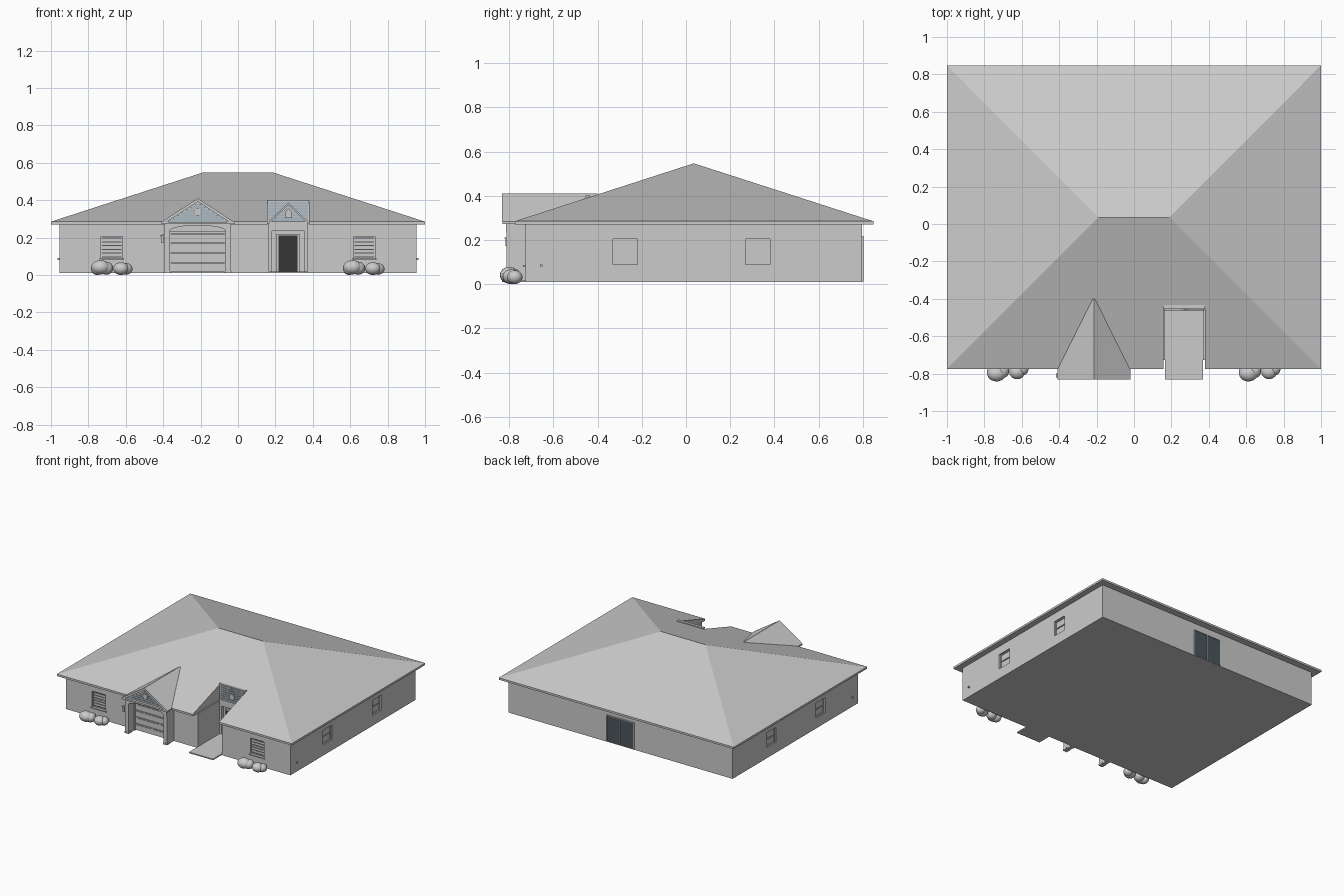
import bpy, bmesh, math
from mathutils import Matrix

if "Cube" in bpy.data.objects:
    bpy.data.objects.remove(bpy.data.objects["Cube"])


def mat(name, c):
    m = bpy.data.materials.new(name)
    m.diffuse_color = (*c, 1)
    m.use_nodes = True
    m.node_tree.nodes["Principled BSDF"].inputs["Base Color"].default_value = m.diffuse_color
    return m


BLUE = mat("siding_blue", (0.42, 0.49, 0.54))
DARK = mat("door_dark", (0.035, 0.035, 0.035))
GLASS = mat("glass_dark", (0.07, 0.09, 0.10))


def finish(name, bm, m=None):
    bmesh.ops.recalc_face_normals(bm, faces=bm.faces)
    me = bpy.data.meshes.new(name)
    bm.to_mesh(me)
    bm.free()
    o = bpy.data.objects.new(name, me)
    bpy.context.collection.objects.link(o)
    if m:
        me.materials.append(m)
    return o


def prism(name, pts, y0, y1, m=None):
    """Extrude an x-z outline from y0 to y1."""
    bm = bmesh.new()
    a = [bm.verts.new((x, y0, z)) for x, z in pts]
    b = [bm.verts.new((x, y1, z)) for x, z in pts]
    bm.faces.new(a)
    bm.faces.new(b[::-1])
    n = len(pts)
    for i in range(n):
        j = (i + 1) % n
        bm.faces.new((a[i], b[i], b[j], a[j]))
    return finish(name, bm, m)


def box(name, x0, x1, y0, y1, z0, z1, m=None):
    return prism(name, [(x0, z0), (x1, z0), (x1, z1), (x0, z1)], y0, y1, m)


def cut(target, cutter):
    mod = target.modifiers.new("cut", 'BOOLEAN')
    mod.object = cutter
    mod.operation = 'DIFFERENCE'
    mod.solver = 'EXACT'
    bpy.context.view_layer.objects.active = target
    bpy.ops.object.modifier_apply(modifier=mod.name)
    bpy.data.objects.remove(cutter)


# main walls and hip roof
walls = box("walls", -0.955, 0.955, -0.727, 0.797, 0.01, 0.275)
bm = bmesh.new()
x, y0, y1 = 1.0, -0.775, 0.848
ring = [(-x, y0), (x, y0), (x, y1), (-x, y1)]
lo = [bm.verts.new((*p, 0.27)) for p in ring]
hi = [bm.verts.new((*p, 0.285)) for p in ring]
rl, rr = bm.verts.new((-0.19, 0.035, 0.547)), bm.verts.new((0.19, 0.035, 0.547))
bm.faces.new(lo)
for i in range(4):
    j = (i + 1) % 4
    bm.faces.new((lo[i], lo[j], hi[j], hi[i]))
for f in ((hi[0], hi[1], rr, rl), (hi[1], hi[2], rr), (hi[2], hi[3], rl, rr), (hi[3], hi[0], rl)):
    bm.faces.new(f)
roof = finish("hip_roof", bm)

# entry recess through walls and roof
cut(walls, box("recess_cut", 0.167, 0.371, -1, -0.44, 0.018, 1))
cut(roof, box("roof_cut", 0.158, 0.38, -1, -0.44, 0.1, 1))


def window(cx, cz, w, h, place, front):
    """Window facing -y at local y=0, moved to its wall by the matrix."""
    a, b, c, d = cx - w / 2, cx + w / 2, cz - h / 2, cz + h / 2
    cutter = box("window_cut", a, b, -0.1, 0.022, c, d)
    cutter.matrix_world = place
    bpy.context.view_layer.update()
    cut(walls, cutter)
    t = 0.006
    parts = [box("window_glass", a, b, 0.016, 0.03, c, d, None if not front else GLASS)]
    for p in ((a, a + t, c, d), (b - t, b, c, d), (a, b, c, c + t), (a, b, d - t, d),
              (a, b, cz - t / 2, cz + t / 2)):
        parts.append(box("window_frame", p[0], p[1], 0.010, 0.022, p[2], p[3]))
    if front:
        parts.append(box("window_sill", a - 0.008, b + 0.008, -0.01, 0.02, c - 0.008, c))
        for i in range(1, 6):  # blinds
            z = c + h * i / 6
            parts.append(box("window_blind", a, b, 0.012, 0.018, z - 0.007, z + 0.007))
    for o in parts:
        o.matrix_world = place


for s in (-1, 1):
    window(0.675 * s, 0.147, 0.115, 0.12, Matrix.Translation((0, -0.727, 0)), True)
    for y in (-0.275, 0.325):
        place = Matrix.Translation((0.955 * s, y, 0)) @ Matrix.Rotation(s * math.pi / 2, 4, 'Z')
        window(0, 0.147, 0.11, 0.115, place, False)
    # hose taps on the side walls
    box("wall_tap", 0.958 * s - 0.008, 0.958 * s + 0.008, -0.66, -0.65, 0.08, 0.09)

# back sliding door
box("back_door_glass", -0.115, 0.118, 0.79, 0.799, 0.015, 0.215, GLASS)
for a in (-0.118, -0.001, 0.115):
    box("back_door_frame", a, a + 0.005, 0.79, 0.803, 0.012, 0.218)
box("back_door_head", -0.118, 0.12, 0.79, 0.803, 0.214, 0.219)


def siding(xc, half, z0, z1, y, rows, rect=False):
    """Horizontal boards filling a gable or a rectangle."""
    st = (z1 - z0) / rows
    for i in range(rows):
        a, b = z0 + i * st, z0 + (i + 0.85) * st
        wa = half if rect else half * (1 - i / rows)
        wb = half if rect else half * (1 - (i + 0.85) / rows)
        prism("siding_board", [(xc - wa, a), (xc + wa, a), (xc + wb, b), (xc - wb, b)],
              y - 0.004, y + 0.004, BLUE)


def chevron(name, xc, half, z0, z1, t, y0, y1):
    k = t * half / (z1 - z0)
    prism(name, [(xc - half, z0), (xc, z1), (xc + half, z0), (xc + half - k, z0),
                 (xc, z1 - t), (xc - half + k, z0)], y0, y1)


# garage gable
gx = -0.215
chevron("garage_roof", gx, 0.195, 0.283, 0.41, 0.018, -0.832, -0.40)
prism("garage_gable", [(gx - 0.18, 0.283), (gx + 0.18, 0.283), (gx, 0.399)], -0.81, -0.43, BLUE)
siding(gx, 0.165, 0.288, 0.39, -0.812, 7)
chevron("garage_barge_board", gx, 0.172, 0.283, 0.393, 0.009, -0.822, -0.81)
box("garage_eave", gx - 0.195, gx + 0.195, -0.83, -0.77, 0.272, 0.284)
bm = bmesh.new()
bmesh.ops.create_cone(bm, cap_ends=True, segments=24, radius1=0.02, radius2=0.02, depth=0.014,
                      matrix=Matrix.Translation((gx, -0.817, 0.338)) @ Matrix.Rotation(math.pi / 2, 4, 'X'))
finish("round_vent", bm)

# garage front: side walls, arched beam, door
for s in (-1, 1):
    c = gx + s * 0.163
    box("garage_side_wall", c - 0.015, c + 0.015, -0.812, -0.72, 0.01, 0.275)
    box("garage_column_base", c - 0.018, c + 0.018, -0.815, -0.775, 0.01, 0.022)
arch = [(gx + 0.15 * math.cos(math.pi * i / 12), 0.235 + 0.03 * math.sin(math.pi * i / 12))
        for i in range(13)]
prism("garage_arch", [(gx - 0.178, 0.235), (gx - 0.178, 0.28), (gx + 0.178, 0.28), (gx + 0.178, 0.235)]
      + arch, -0.814, -0.79)
for i in range(4):
    z = 0.015 + i * 0.052
    box("garage_door_row", gx - 0.142, gx + 0.142, -0.737, -0.72, z, z + 0.049)
    for j in range(4):
        px = gx - 0.134 + j * 0.068
        box("garage_door_panel", px, px + 0.062, -0.741, -0.73, z + 0.007, z + 0.042)
for s in (-1, 1):
    box("garage_door_jamb", gx + s * 0.147 - 0.005, gx + s * 0.147 + 0.005, -0.745, -0.72, 0.01, 0.23)
box("garage_door_head", gx - 0.152, gx + 0.152, -0.745, -0.72, 0.222, 0.232)

# wall lamp beside the garage
box("lamp_body", -0.413, -0.397, -0.818, -0.802, 0.172, 0.205)
box("lamp_cap", -0.416, -0.394, -0.821, -0.799, 0.205, 0.211)
box("lamp_arm", -0.41, -0.39, -0.812, -0.805, 0.211, 0.216)

# entry: step, door, frame and gable trim at the recess back
box("entry_step", 0.165, 0.37, -0.832, -0.44, 0.01, 0.019)
box("entry_back_wall", 0.158, 0.38, -0.448, -0.436, 0.27, 0.40)
siding(0.269, 0.105, 0.285, 0.392, -0.449, 7, True)
chevron("entry_gable_trim", 0.269, 0.105, 0.285, 0.388, 0.013, -0.462, -0.446)
prism("entry_vent", [(0.25, 0.305), (0.288, 0.305), (0.288, 0.335), (0.269, 0.355), (0.25, 0.335)],
      -0.462, -0.446)
box("entry_top_trim", 0.158, 0.38, -0.455, -0.434, 0.393, 0.402)
box("entry_beam", 0.167, 0.371, -0.462, -0.435, 0.235, 0.285)
box("entry_door", 0.217, 0.319, -0.45, -0.435, 0.019, 0.21, DARK)
for s in (-1, 1):
    box("door_jamb", 0.268 + s * 0.056 - 0.005, 0.268 + s * 0.056 + 0.005, -0.456, -0.435, 0.019, 0.218)
    box("entry_post", 0.269 + s * 0.094 - 0.008, 0.269 + s * 0.094 + 0.008, -0.462, -0.435, 0.019, 0.235)
box("door_head", 0.207, 0.329, -0.456, -0.435, 0.21, 0.218)

# shrubs under the front windows
SHRUB = [(-0.735, -0.80, 0.041, 0.05, 0.042, 0.038), (-0.752, -0.79, 0.034, 0.034, 0.04, 0.034),
         (-0.705, -0.785, 0.036, 0.038, 0.04, 0.035), (-0.625, -0.79, 0.034, 0.042, 0.04, 0.034),
         (-0.598, -0.775, 0.032, 0.034, 0.035, 0.031)]
for dx in (0, 1.347):
    for cx, cy, cz, rx, ry, rz in SHRUB:
        bm = bmesh.new()
        bmesh.ops.create_uvsphere(bm, u_segments=20, v_segments=12, radius=1,
                                  matrix=Matrix.Translation((cx + dx, cy, cz)) @ Matrix.Diagonal((rx, ry, rz, 1)))
        for f in bm.faces:
            f.smooth = True
        finish("shrub", bm)
